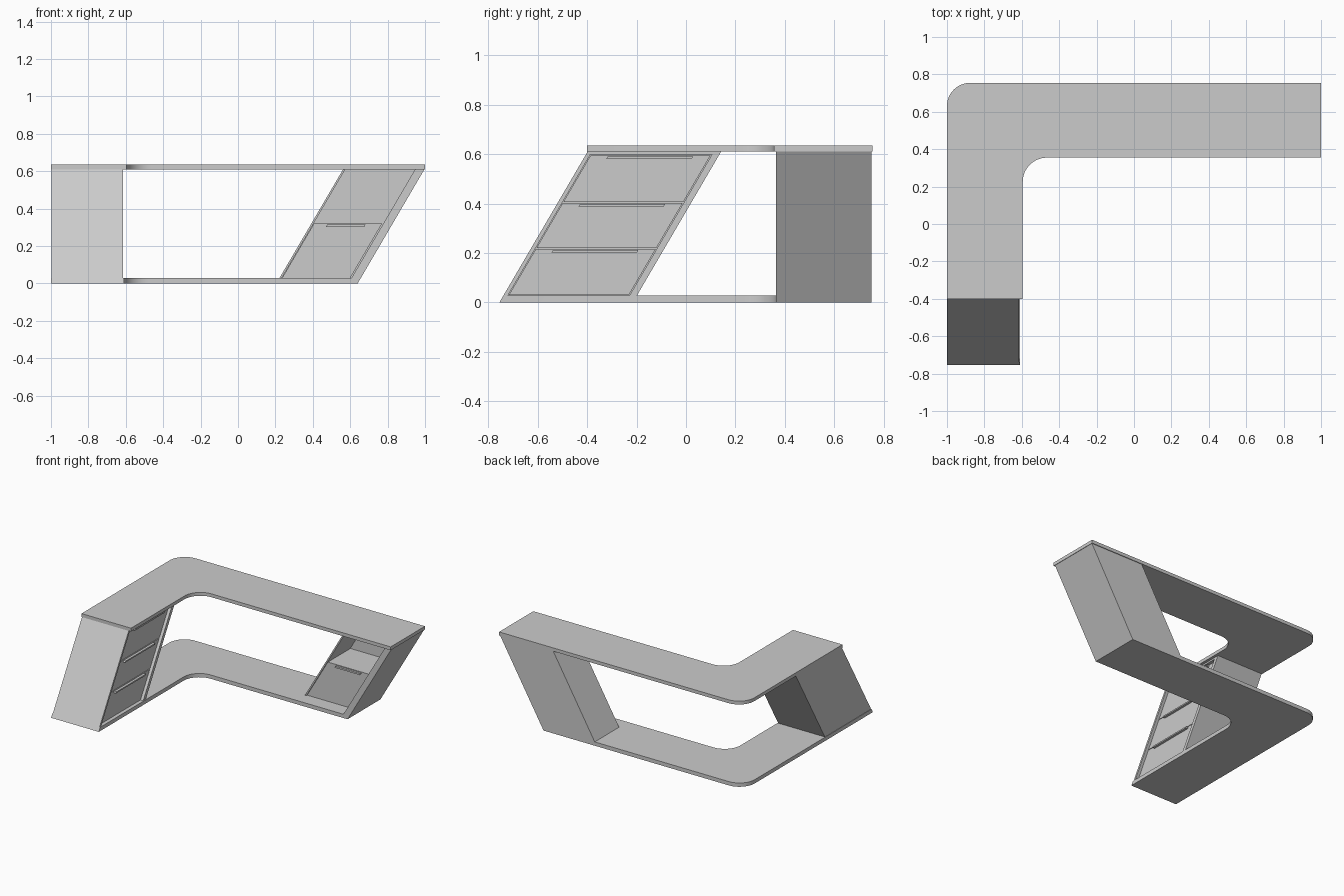
import bpy, bmesh, math

if "Cube" in bpy.data.objects:
    bpy.data.objects.remove(bpy.data.objects["Cube"])

K = 0.585  # lean of both pedestals: sideways shift per unit of height

grey = bpy.data.materials.new("light_grey")
grey.diffuse_color = (0.6, 0.6, 0.6, 1)
grey.use_nodes = True
grey.node_tree.nodes["Principled BSDF"].inputs["Base Color"].default_value = grey.diffuse_color


def make_object(name, bm, smooth=False):
    bmesh.ops.recalc_face_normals(bm, faces=bm.faces)
    mesh = bpy.data.meshes.new(name)
    bm.to_mesh(mesh)
    bm.free()
    mesh.materials.append(grey)
    obj = bpy.data.objects.new(name, mesh)
    bpy.context.collection.objects.link(obj)
    if smooth:
        bpy.ops.object.select_all(action='DESELECT')
        obj.select_set(True)
        bpy.context.view_layer.objects.active = obj
        bpy.ops.object.shade_smooth_by_angle(angle=math.radians(30))
    return obj


def leaning_box(name, axis, u0, u1, d0, d1, z0, z1):
    """Box leaning along axis; u is measured at ground level, d is the other axis."""
    bm = bmesh.new()
    bmesh.ops.create_cube(bm, size=1)
    for v in bm.verts:
        z = z1 if v.co.z > 0 else z0
        a = 0 if axis == 'x' else 1
        u = (u1 if v.co[a] > 0 else u0) + K * z
        d = d1 if v.co[1 - a] > 0 else d0
        v.co = (u, d, z) if axis == 'x' else (d, u, z)
    return make_object(name, bm)


def arc(cx, cy, r, start, end, steps=12):
    return [(cx + r * math.cos(math.radians(start + (end - start) * i / steps)),
             cy + r * math.sin(math.radians(start + (end - start) * i / steps)))
            for i in range(steps + 1)]


def corner_slab(name, right, front, xi, yi, yb, z0, z1, lean):
    """L-shaped board with a rounded outer and inner corner."""
    pts = [(-1, front), (xi, front)]
    pts += arc(xi + 0.13, yi - 0.13, 0.13, 180, 90)
    pts += [(right, yi), (right, yb)]
    pts += arc(-1 + 0.125, yb - 0.125, 0.125, 90, 180)
    bm = bmesh.new()
    face = bm.faces.new([bm.verts.new((x, y, z0)) for x, y in pts])
    ext = bmesh.ops.extrude_face_region(bm, geom=[face])
    for v in [g for g in ext['geom'] if isinstance(g, bmesh.types.BMVert)]:
        v.co.z = z1
        # free ends follow the lean of the pedestals
        if lean and abs(v.co.x - right) < 1e-4:
            v.co.x += K * (z1 - z0)
        if lean and abs(v.co.y - front) < 1e-4:
            v.co.y += K * (z1 - z0)
    return make_object(name, bm, smooth=True)


# Desk top and floor board
corner_slab("desk_top", 1.0, -0.40, -0.595, 0.355, 0.755, 0.61, 0.635, False)
corner_slab("floor_board", 0.64, -0.755, -0.61, 0.365, 0.75, 0.0, 0.028, True)

# Left pedestal carcass: front, back, outer side and top, open to the inside
leaning_box("left_front_panel", 'y', -0.755, -0.737, -0.997, -0.615, 0, 0.61)
leaning_box("left_rear_panel", 'y', -0.245, -0.215, -0.997, -0.615, 0.0, 0.61)
leaning_box("left_outer_panel", 'y', -0.737, -0.245, -0.997, -0.98, 0, 0.61)
leaning_box("left_top_rail", 'y', -0.737, -0.245, -0.98, -0.615, 0.598, 0.61)

# Three drawers, each with a thin pull near its top edge
for i, (z0, z1) in enumerate([(0.03, 0.216), (0.22, 0.402), (0.406, 0.595)]):
    leaning_box(f"drawer_{i + 1}", 'y', -0.734, -0.249, -0.97, -0.635, z0, z1)
    leaning_box(f"drawer_pull_{i + 1}", 'y', -0.662, -0.317, -0.635, -0.617, z1 - 0.014, z1 - 0.004)

# Right pedestal: thick outer wall, back, thin inner wall
leaning_box("right_outer_wall", 'x', 0.59, 0.64, 0.365, 0.75, 0, 0.61)
leaning_box("right_back_panel", 'x', 0.205, 0.59, 0.735, 0.75, 0.028, 0.61)
leaning_box("right_inner_wall", 'x', 0.205, 0.217, 0.465, 0.735, 0.028, 0.61)

# Lower cupboard with pull and open compartment above
leaning_box("lower_cupboard", 'x', 0.219, 0.583, 0.47, 0.733, 0.03, 0.32)
leaning_box("cupboard_pull", 'x', 0.293, 0.498, 0.455, 0.47, 0.302, 0.314)
